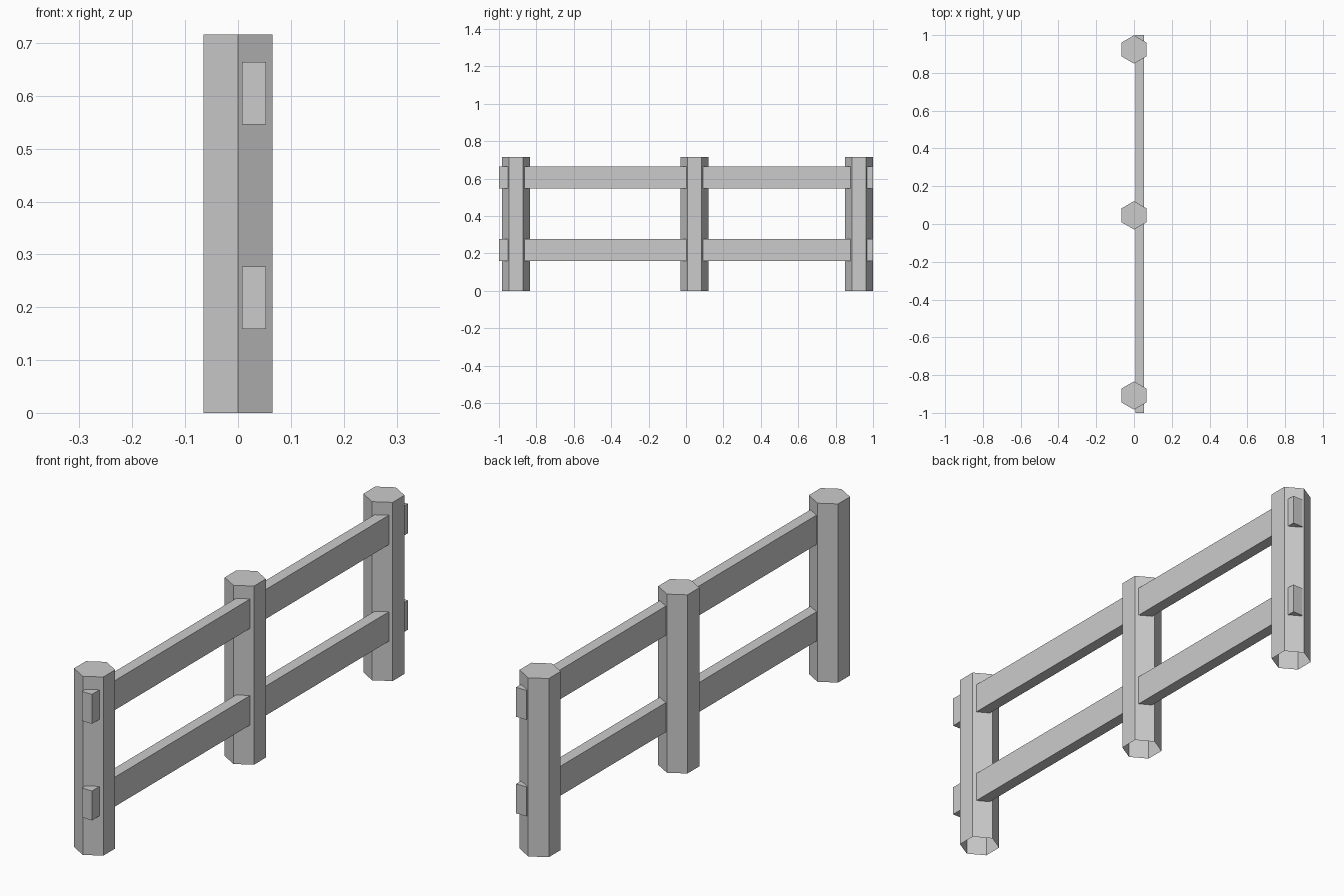
import bpy, bmesh
from mathutils import Matrix
from math import pi, sin, cos

if "Cube" in bpy.data.objects:
    bpy.data.objects.remove(bpy.data.objects["Cube"])

POST_H = 0.716
POST_R = 0.075


def finish(bm, name):
    mesh = bpy.data.meshes.new(name)
    bm.to_mesh(mesh)
    bm.free()
    obj = bpy.data.objects.new(name, mesh)
    bpy.context.collection.objects.link(obj)
    return obj


def post(name, y):
    # Hexagonal post, corners pointing along y, open underneath
    bm = bmesh.new()
    low, high = [[bm.verts.new((POST_R * cos(pi / 2 + i * pi / 3),
                                y + POST_R * sin(pi / 2 + i * pi / 3), z))
                  for i in range(6)] for z in (0, POST_H)]
    for i in range(6):
        j = (i + 1) % 6
        bm.faces.new((low[i], low[j], high[j], high[i]))
    bm.faces.new(high)
    return finish(bm, name)


def rail(name, z0, z1):
    # Long plank set into the +x side of the posts
    bm = bmesh.new()
    place = (Matrix.Translation((0.0305, 0, (z0 + z1) / 2))
             @ Matrix.Diagonal((0.045, 2.0, z1 - z0, 1)))
    bmesh.ops.create_cube(bm, size=1, matrix=place)
    return finish(bm, name)


# Posts
for label, y in (("front", -0.908), ("middle", 0.046), ("back", 0.924)):
    post(label + "_post", y)

# Rails
rail("lower_rail", 0.159, 0.277)
rail("upper_rail", 0.546, 0.664)
